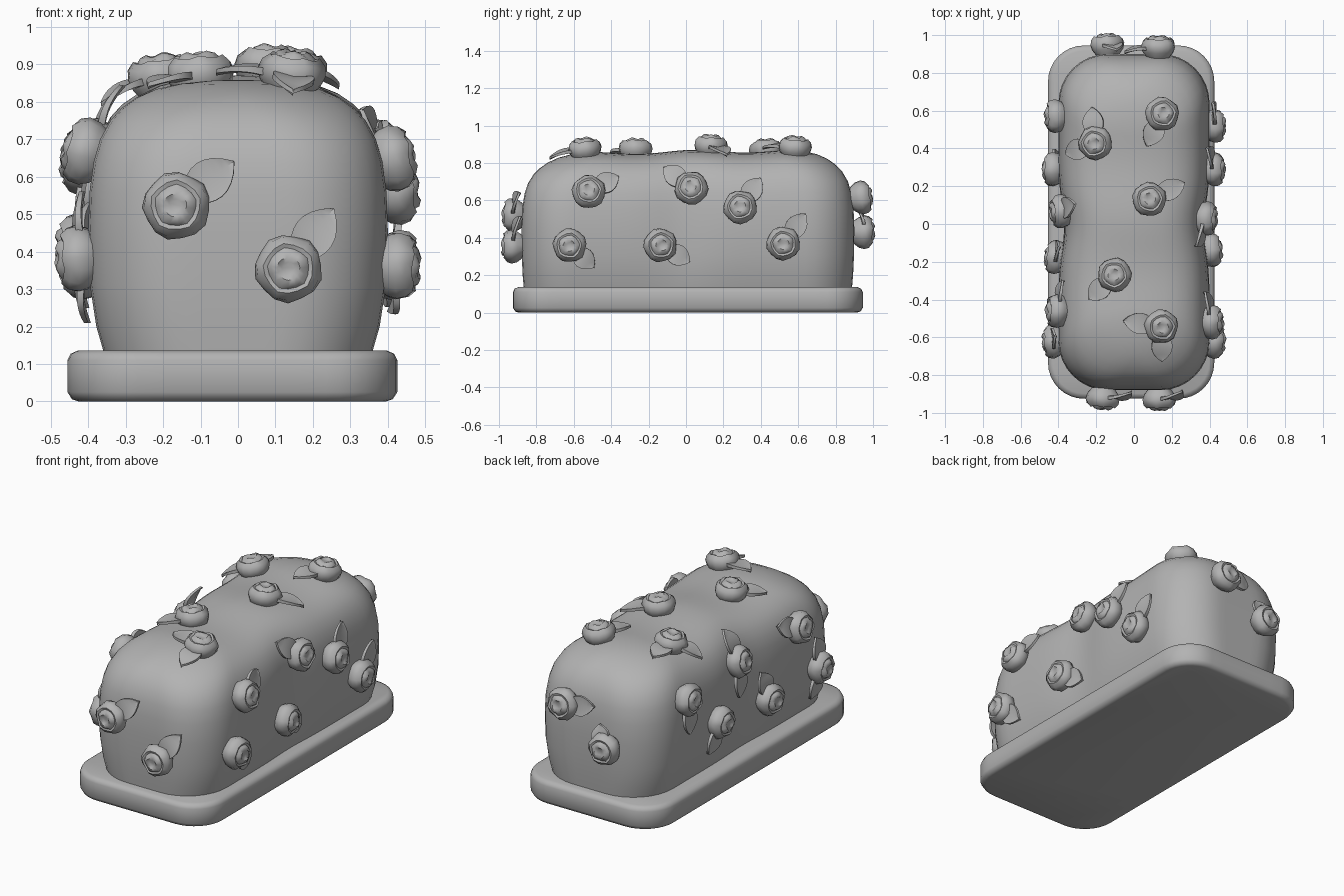
import bpy, bmesh, math
from mathutils import Vector, Matrix
from mathutils.bvhtree import BVHTree

if "Cube" in bpy.data.objects:
    bpy.data.objects.remove(bpy.data.objects["Cube"])

grey = bpy.data.materials.new("plain grey")
grey.diffuse_color = (0.45, 0.45, 0.45, 1)
grey.use_nodes = True
grey.node_tree.nodes["Principled BSDF"].inputs["Base Color"].default_value = grey.diffuse_color


def finish(bm, name, angle=40):
    bmesh.ops.remove_doubles(bm, verts=bm.verts, dist=1e-4)
    bmesh.ops.recalc_face_normals(bm, faces=bm.faces)
    me = bpy.data.meshes.new(name)
    bm.to_mesh(me)
    bm.free()
    ob = bpy.data.objects.new(name, me)
    bpy.context.collection.objects.link(ob)
    me.materials.append(grey)
    bpy.ops.object.select_all(action='DESELECT')
    ob.select_set(True)
    bpy.context.view_layer.objects.active = ob
    bpy.ops.object.shade_smooth_by_angle(angle=math.radians(angle))
    return ob


def rounded_ring(hx, hy, r, n_arc=8, nx=6, ny=24):
    """Rounded rectangle outline with subdivided straight sides."""
    r = min(r, hx, hy)
    pts = []
    corners = [(1, 1), (-1, 1), (-1, -1), (1, -1)]
    for k, (sx, sy) in enumerate(corners):
        cx, cy = sx * (hx - r), sy * (hy - r)
        for i in range(n_arc + 1):
            a = math.pi / 2 * (k + i / n_arc)
            pts.append((cx + r * math.cos(a), cy + r * math.sin(a)))
        nsx, nsy = corners[(k + 1) % 4]
        a = math.pi / 2 * (k + 1)
        end = (nsx * (hx - r) + r * math.cos(a), nsy * (hy - r) + r * math.sin(a))
        n = nx if k % 2 == 0 else ny
        p = pts[-1]
        for i in range(1, n):
            t = i / n
            pts.append((p[0] + (end[0] - p[0]) * t, p[1] + (end[1] - p[1]) * t))
    return pts


def loft(bm, rings, cap_top=True):
    loops = [[bm.verts.new(p) for p in ring] for ring in rings]
    for a, b in zip(loops, loops[1:]):
        n = len(a)
        for i in range(n):
            bm.faces.new((a[i], a[(i + 1) % n], b[(i + 1) % n], b[i]))
    bm.faces.new(loops[0])
    if cap_top:
        bm.faces.new(loops[-1])


# base tray with softened edges
bm = bmesh.new()
levels = [(0.03, 0.0), (0.012, 0.006), (0.0, 0.025), (0.0, 0.11), (0.008, 0.127), (0.028, 0.136)]
loft(bm, [[(x - 0.015, y + 0.01, z) for x, y in rounded_ring(0.44 - i, 0.935 - i, 0.19 - i)]
          for i, z in levels])
finish(bm, "base_tray", 60)

# domed loaf-shaped cover, gently waisted and wavy on top
profile = [(0.045, 0.12), (0.022, 0.2), (0.005, 0.31), (0.0, 0.45), (0.004, 0.56), (0.015, 0.64),
           (0.032, 0.7), (0.06, 0.75), (0.09, 0.783), (0.13, 0.812), (0.18, 0.834),
           (0.24, 0.848), (0.31, 0.856), (0.36, 0.859), (0.4, 0.86)]


def shape(x, y, z):
    pinch = 1 - 0.08 * math.exp(-((y + 0.03) / 0.17) ** 2) * min(1, z / 0.4)
    wave = 0.010 * math.cos((y - 0.03) * 10.5) * max(0, (z - 0.5) / 0.36) * max(0, 1 - abs(y) * 0.6)
    lift = 0.012 * y * max(0, (z - 0.5) / 0.36)
    return (x * pinch, y + 0.01, z + wave + lift)


bm = bmesh.new()
loft(bm, [[shape(x, y, z) for x, y in rounded_ring(0.4 - i, 0.89 - (0.3 if z < 0.4 else 1.1) * i, 0.26 - 0.2 * i)]
          for i, z in profile], cap_top=False)
body = finish(bm, "cover_body", 60)
bm = bmesh.new()
bm.from_mesh(body.data)
tree = BVHTree.FromBMesh(bm)
bm.free()


def make_rose(bm, M):
    """Layered rosette: outer petals, folded rim and a small inner bud."""
    seg = 15
    rows = [(0.06, -0.03, 0), (0.082, 0.0, 0), (0.09, 0.026, 0.2), (0.084, 0.052, 0.4),
            (0.066, 0.070, 0.6), (0.055, 0.066, 0.7), (0.046, 0.077, 0.9),
            (0.03, 0.083, 1.2), (0.018, 0.076, 1.4)]
    rings = []
    for k, (r, h, tw) in enumerate(rows):
        ring = []
        for i in range(seg):
            a = 2 * math.pi * i / seg
            lobe = math.cos(5 * a + tw * 3) if k < 6 else math.cos(3 * a + tw)
            rr = r * (1 + 0.04 * lobe)
            hh = h + (0.004 * lobe if 1 < k < 8 else 0)
            ring.append(M @ Vector((rr * math.cos(a), rr * math.sin(a), hh)))
        rings.append(ring)
    loft(bm, rings)


def make_leaf(bm, M, length, seat):
    """Pointed almond leaf along local x, creased on its midrib and bent to the cover."""
    n = 8
    start = 0.03
    tip = Vector((length, 0, 0))
    p, _, _, _ = tree.find_nearest(M @ tip)
    drop = max(-0.05, min(0.05, (M.inverted() @ p).z))
    grids = []
    for off in (0.0, -0.022):
        rows = []
        for i in range(n + 1):
            t = i / n
            w = 0.056 * math.sin(math.pi * (0.12 + 0.88 * t) ** 1.15) ** 0.8 if i < n else 0.002
            x = start + (length - start) * t
            z = seat + drop * t * t * 0.8 + 0.01 * math.sin(math.pi * t) + off * (1 - 0.5 * t)
            rows.append([bm.verts.new(M @ Vector((x, s * w, z - (0.007 if s == 0 else 0))))
                         for s in (-1, 0, 1)])
        grids.append(rows)
    top, low = grids
    for i in range(n):
        for j in range(2):
            for g in grids:
                bm.faces.new((g[i][j], g[i + 1][j], g[i + 1][j + 1], g[i][j + 1]))
        for j in (0, 2):
            bm.faces.new((top[i][j], top[i + 1][j], low[i + 1][j], low[i][j]))
    for i in (0, n):
        for j in range(2):
            bm.faces.new((top[i][j], top[i][j + 1], low[i][j + 1], low[i][j]))


def to_world(side, u, v):
    return {"front": Vector((u, 0, v)), "back": Vector((u, 0, v)), "right": Vector((0, u, v)),
            "left": Vector((0, u, v)), "top": Vector((u, v, 0))}[side]


OUT = {"front": Vector((0, -1, 0)), "back": Vector((0, 1, 0)), "right": Vector((1, 0, 0)),
       "left": Vector((-1, 0, 0)), "top": Vector((0, 0, 1))}
# side, centre, then leaf tip offsets in the plane of that side
FLOWERS = [
    ("front", (-0.16, 0.52), [(0.15, 0.12)]),
    ("front", (0.135, 0.355), [(0.12, 0.16)]),
    ("back", (0.13, 0.61), [(-0.18, 0.02)]),
    ("back", (-0.14, 0.43), [(0.05, 0.12)]),
    ("right", (-0.52, 0.64), [(0.16, 0.09)]),
    ("right", (-0.62, 0.36), [(0.13, -0.12)]),
    ("right", (-0.14, 0.36), [(0.16, -0.09)]),
    ("right", (0.03, 0.66), [(-0.15, 0.12)]),
    ("right", (0.29, 0.56), [(0.11, 0.16)]),
    ("right", (0.52, 0.37), [(0.12, 0.16)]),
    ("left", (0.57, 0.64), [(0.0, -0.2)]),
    ("left", (0.29, 0.41), [(0.09, -0.16)]),
    ("left", (0.07, 0.66), [(0.03, 0.19), (0.02, -0.2)]),
    ("left", (-0.18, 0.36), [(0.06, 0.17)]),
    ("left", (-0.46, 0.66), [(0.16, 0.06)]),
    ("left", (-0.62, 0.38), [(0.03, 0.18), (0.06, -0.17)]),
    ("top", (-0.2, 0.43), [(-0.17, -0.06), (-0.02, 0.19)]),
    ("top", (0.145, 0.58), [(-0.08, -0.17)]),
    ("top", (0.08, 0.13), [(0.19, 0.09)]),
    ("top", (-0.1, -0.27), [(-0.14, -0.13)]),
    ("top", (0.14, -0.54), [(-0.2, 0.03), (0.01, -0.19)]),
]

# roses and leaves seated on the cover
for n, (side, (u, v), leaves) in enumerate(FLOWERS):
    out = OUT[side]
    hit, normal, _, _ = tree.ray_cast(to_world(side, u, v) + out * 3, -out)
    if normal.dot(out) < 0:
        normal = -normal
    normal = (normal + out * 0.4).normalized()
    # end roses stand a little prouder
    hit = hit + normal * (0.024 if side in ("front", "back") else 0.004)

    def frame(direction):
        x = (direction - normal * direction.dot(normal)).normalized()
        y = normal.cross(x)
        m = Matrix((x, y, normal)).transposed().to_4x4()
        m.translation = hit
        return m

    bm = bmesh.new()
    make_rose(bm, frame(to_world(side, *leaves[0])))
    finish(bm, f"rose_{n + 1}", 50)
    bm = bmesh.new()
    for du, dv in leaves:
        make_leaf(bm, frame(to_world(side, du, dv)), math.hypot(du, dv), 0.026)
    finish(bm, f"rose_leaves_{n + 1}", 50)
